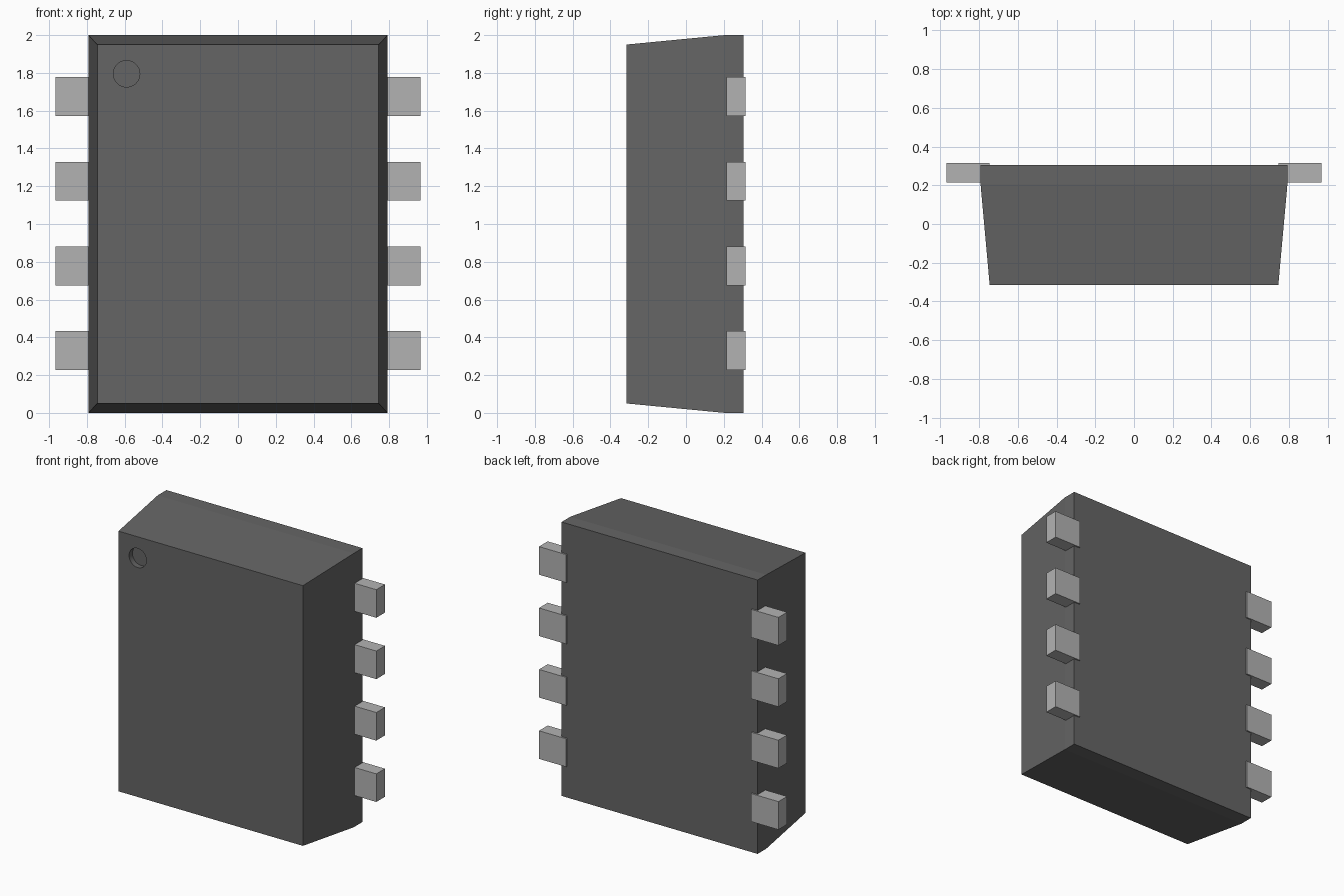
import bpy, bmesh, math

if "Cube" in bpy.data.objects:
    bpy.data.objects.remove(bpy.data.objects["Cube"])

FRONT, SHOULDER, BACK = -0.315, 0.205, 0.305
PIN_HEIGHTS = (0.33, 0.778, 1.227, 1.675)


def material(name, grey):
    mat = bpy.data.materials.new(name)
    mat.diffuse_color = (grey, grey, grey, 1)
    mat.use_nodes = True
    mat.node_tree.nodes["Principled BSDF"].inputs["Base Color"].default_value = mat.diffuse_color
    return mat


def add_object(name, bm, mat=None):
    bmesh.ops.recalc_face_normals(bm, faces=bm.faces)
    mesh = bpy.data.meshes.new(name)
    bm.to_mesh(mesh)
    bm.free()
    obj = bpy.data.objects.new(name, mesh)
    bpy.context.collection.objects.link(obj)
    if mat:
        mesh.materials.append(mat)
    return obj


dark = material("dark_plastic", 0.13)
metal = material("metal", 0.45)

# Package body: rectangular sections from tapered front to straight back
bm = bmesh.new()
rings = []
for y, hx, hz in ((FRONT, 0.745, 0.95), (SHOULDER, 0.792, 1.0), (BACK, 0.792, 1.0)):
    rings.append([bm.verts.new((sx * hx, y, 1 + sz * hz))
                  for sx, sz in ((-1, -1), (1, -1), (1, 1), (-1, 1))])
for a, b in zip(rings, rings[1:]):
    for i in range(4):
        j = (i + 1) % 4
        bm.faces.new((a[i], a[j], b[j], b[i]))
bm.faces.new(rings[0])
bm.faces.new(rings[-1])
body = add_object("package_body", bm, dark)

# Round pin-one dimple cut into the front
bpy.ops.mesh.primitive_cylinder_add(vertices=48, radius=0.07, depth=0.08,
                                    location=(-0.59, FRONT, 1.795),
                                    rotation=(math.pi / 2, 0, 0))
cutter = bpy.context.object
cutter.name = "dimple_cutter"
cutter.data.materials.append(dark)
cutter.hide_render = True
cutter.hide_set(True)
cut = body.modifiers.new("dimple", 'BOOLEAN')
cut.operation = 'DIFFERENCE'
cut.solver = 'EXACT'
cut.object = cutter

# Four flat contact pins down each side
for side, label in ((-1, "left"), (1, "right")):
    for n, z in enumerate(PIN_HEIGHTS, 1):
        bm = bmesh.new()
        bmesh.ops.create_cube(bm, size=1)
        bmesh.ops.scale(bm, vec=(0.22, 0.1, 0.205), verts=bm.verts)
        pin = add_object(f"{label}_pin_{n}", bm, metal)
        pin.location = (side * 0.857, 0.265, z)
